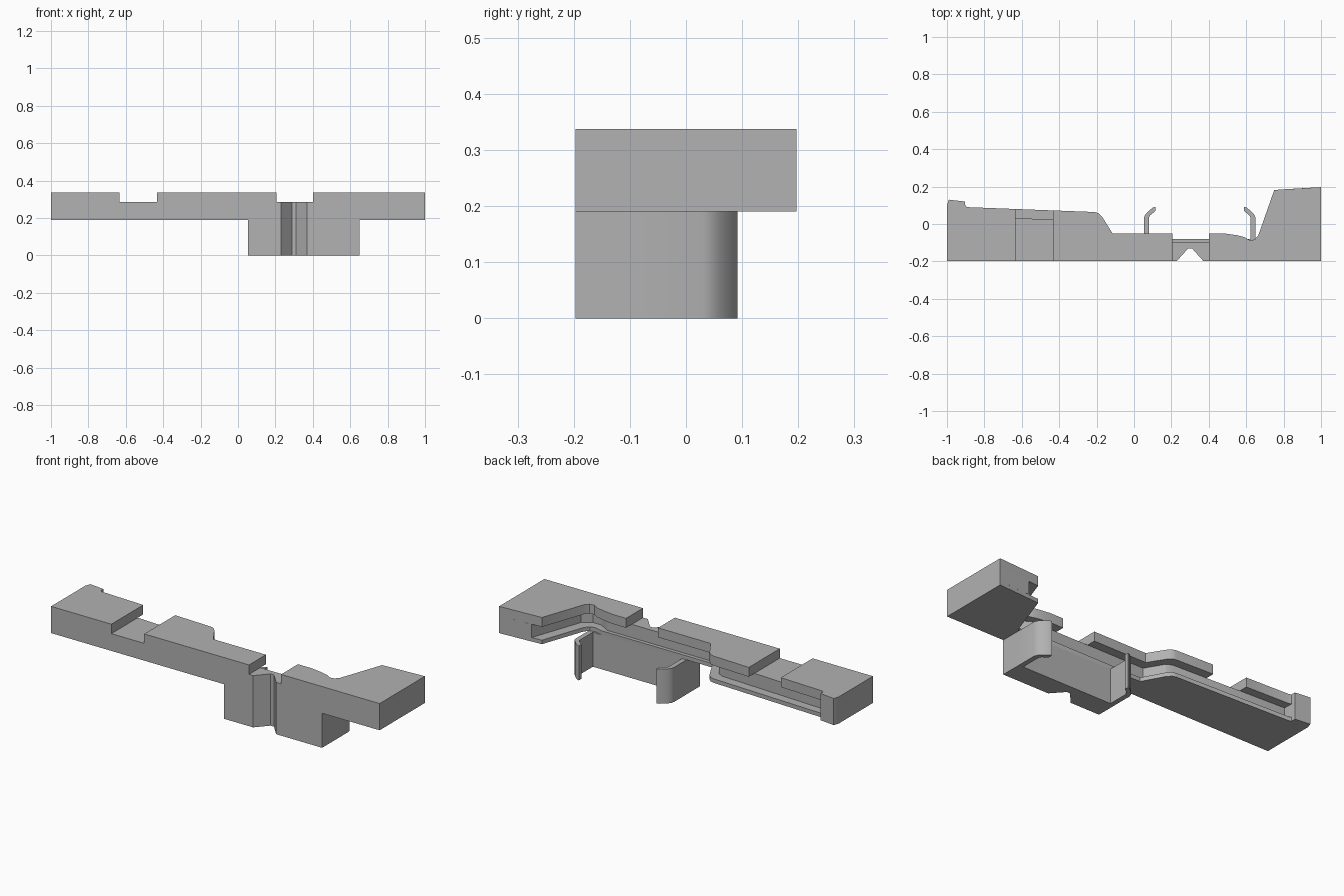
import bpy
import bmesh

cube = bpy.data.objects.get("Cube")
if cube:
    bpy.data.objects.remove(cube, do_unlink=True)

grey = bpy.data.materials.new("plain grey")
grey.use_nodes = True
grey.diffuse_color = (0.445, 0.445, 0.445, 1)
grey.node_tree.nodes["Principled BSDF"].inputs["Base Color"].default_value = grey.diffuse_color

FRONT = -0.197
BASE, LIP, SHELF, TOP = 0.19, 0.212, 0.285, 0.337


def extrude(name, outline, low, high):
    """Raise a flat outline into a solid between two heights."""
    bm = bmesh.new()
    face = bm.faces.new([bm.verts.new((x, y, low)) for x, y in outline])
    bm.normal_update()
    raised = bmesh.ops.extrude_face_region(bm, geom=[face])["geom"]
    for v in raised:
        if isinstance(v, bmesh.types.BMVert):
            v.co.z = high
    bmesh.ops.recalc_face_normals(bm, faces=bm.faces)
    mesh = bpy.data.meshes.new(name)
    bm.to_mesh(mesh)
    bm.free()
    mesh.materials.append(grey)
    obj = bpy.data.objects.new(name, mesh)
    bpy.context.collection.objects.link(obj)
    bpy.context.view_layer.objects.active = obj
    obj.select_set(True)
    bpy.ops.object.shade_smooth_by_angle()
    obj.select_set(False)
    return obj


def clip(line, start, end):
    """Part of a left-to-right line between two x positions."""
    def at(x):
        for (xa, ya), (xb, yb) in zip(line, line[1:]):
            if xa <= x <= xb:
                return (x, ya + (yb - ya) * (x - xa) / (xb - xa))
    return [at(start)] + [p for p in line if start < p[0] < end] + [at(end)]


# Back edges, listed from left to right
left_end = [(-1, 0.10), (-0.99, 0.13), (-0.903, 0.12), (-0.902, 0.095), (-0.89, 0.09)]
left_bank = [(-0.21, 0.064), (-0.19, 0.058), (-0.17, 0.038)]
right_end = [(0.75, 0.182), (1, 0.197)]
plate_back = left_end + left_bank + [
    (-0.115, -0.05), (0.48, -0.05), (0.55, -0.06), (0.59, -0.07),
    (0.62, -0.088), (0.645, -0.083), (0.665, -0.06)] + right_end
lip_back = left_end + left_bank + [
    (-0.105, -0.08), (0.57, -0.08), (0.62, -0.092), (0.645, -0.085),
    (0.665, -0.06)] + right_end
core_back = left_end[:3] + [
    (-0.902, 0.044), (-0.23, 0.014), (-0.2, 0.0), (-0.14, -0.1),
    (0.55, -0.1), (0.61, -0.135), (0.66, -0.135), (0.71, -0.1),
    (0.81, 0.186), (1, 0.197)]

# Front edge with the V groove, listed from right to left
groove = [(0.37, FRONT), (0.31, -0.13), (0.29, -0.13), (0.23, FRONT)]


def grooved(back):
    return back + [(back[-1][0], FRONT)] + groove + [(back[0][0], FRONT)]


# Beam: thin bottom lip, recessed core, and three top plates
extrude("bottom_lip", grooved(lip_back), BASE, LIP)
extrude("beam_core", grooved(core_back), LIP, SHELF)
for name, start, end in (("left_top_plate", -1, -0.633),
                         ("middle_top_plate", -0.433, 0.205),
                         ("right_top_plate", 0.4, 1)):
    extrude(name, clip(plate_back, start, end) + [(end, FRONT), (start, FRONT)], SHELF, TOP)

# Block hanging below the beam
extrude("lower_block", grooved([(0.053, -0.08), (0.65, -0.08)]), 0, BASE)

# Pair of bent clips behind the block
clip_shape = [(0.053, -0.08), (0.053, 0.03), (0.057, 0.045), (0.068, 0.06),
              (0.1, 0.088), (0.115, 0.092), (0.115, 0.07), (0.087, 0.047),
              (0.08, 0.035), (0.08, -0.08)]
middle = (0.053 + 0.65) / 2
extrude("first_clip", clip_shape, 0, BASE)
extrude("second_clip", [(2 * middle - x, y) for x, y in clip_shape], 0, BASE)
